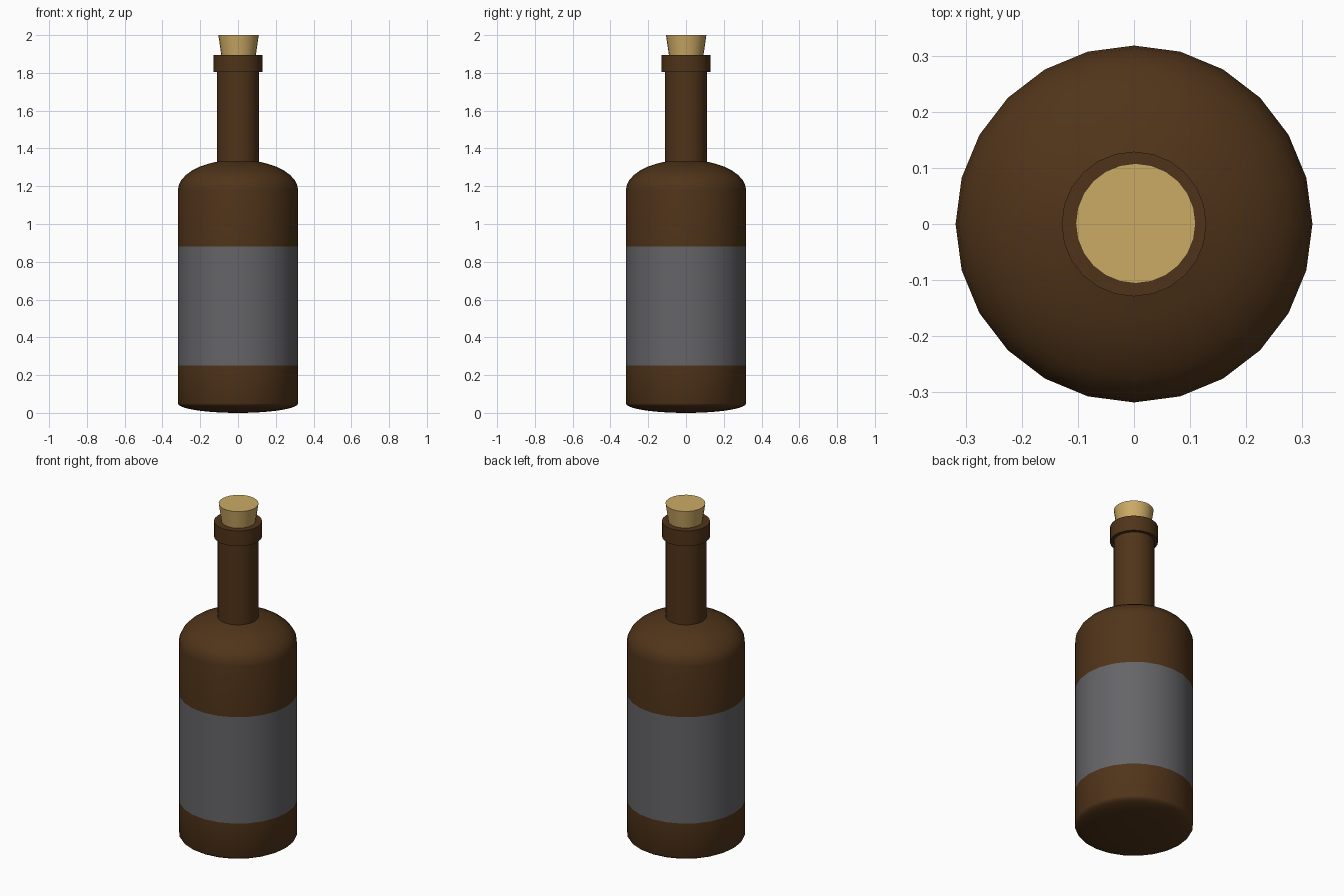
import bpy, bmesh, math

if "Cube" in bpy.data.objects:
    bpy.data.objects.remove(bpy.data.objects["Cube"])

def material(name, color):
    m = bpy.data.materials.new(name)
    m.diffuse_color = (*color, 1)
    m.use_nodes = True
    m.node_tree.nodes["Principled BSDF"].inputs["Base Color"].default_value = m.diffuse_color
    return m

GLASS = material("brown_glass", (0.08, 0.034, 0.01))
LABEL = material("grey_paper", (0.13, 0.13, 0.14))
CORK = material("cork", (0.60, 0.40, 0.13))

def lathe(name, profile, mat, sides=24, center=(0, 0)):
    """Revolve (radius, z) points around the vertical axis; radius 0 makes a pole."""
    bm = bmesh.new()
    rings = []
    for r, z in profile:
        n = 1 if r == 0 else sides
        rings.append([bm.verts.new((r * math.cos(math.tau * i / sides),
                                    r * math.sin(math.tau * i / sides), z)) for i in range(n)])
    for a, b in zip(rings, rings[1:]):
        for i in range(sides):
            j = (i + 1) % sides
            quad = [a[i % len(a)], a[j % len(a)], b[j % len(b)], b[i % len(b)]]
            bm.faces.new(list(dict.fromkeys(quad)))
    # close open ends with flat caps
    for ring in (rings[0], rings[-1]):
        if len(ring) > 1:
            bm.faces.new(ring)
    bmesh.ops.recalc_face_normals(bm, faces=bm.faces)
    mesh = bpy.data.meshes.new(name)
    bm.to_mesh(mesh)
    bm.free()
    mesh.materials.append(mat)
    ob = bpy.data.objects.new(name, mesh)
    ob.location = (*center, 0)
    bpy.context.collection.objects.link(ob)
    bpy.ops.object.select_all(action='DESELECT')
    ob.select_set(True)
    bpy.context.view_layer.objects.active = ob
    bpy.ops.object.shade_smooth_by_angle(angle=math.radians(35))
    return ob

R = 0.318
steps = [math.radians(a) for a in range(0, 91, 10)]
base = [(R * math.cos(a), 0.05 - 0.05 * math.sin(a)) for a in reversed(steps[:-1])]
shoulder = [(R * math.cos(a), 1.18 + 0.16 * math.sin(a)) for a in steps[:-2]]

# Body: domed base, straight wall with label band, rounded shoulder
body = lathe("bottle_body", [(0, 0)] + base + [(R, 0.25), (R, 0.88)] + shoulder + [(0.1, 1.333)], GLASS)
body.data.materials.append(LABEL)
for p in body.data.polygons:
    if 0.5 < p.center.z < 0.65 and p.normal.z < 0.1:
        p.material_index = 1

# Neck, lip and tapered cork
lathe("neck", [(0.11, 1.30), (0.11, 1.85)], GLASS)
lathe("lip", [(0.129, 1.805), (0.129, 1.895)], GLASS)
lathe("cork_stopper", [(0.088, 1.87), (0.107, 2.0)], CORK, center=(0.003, 0.001))
